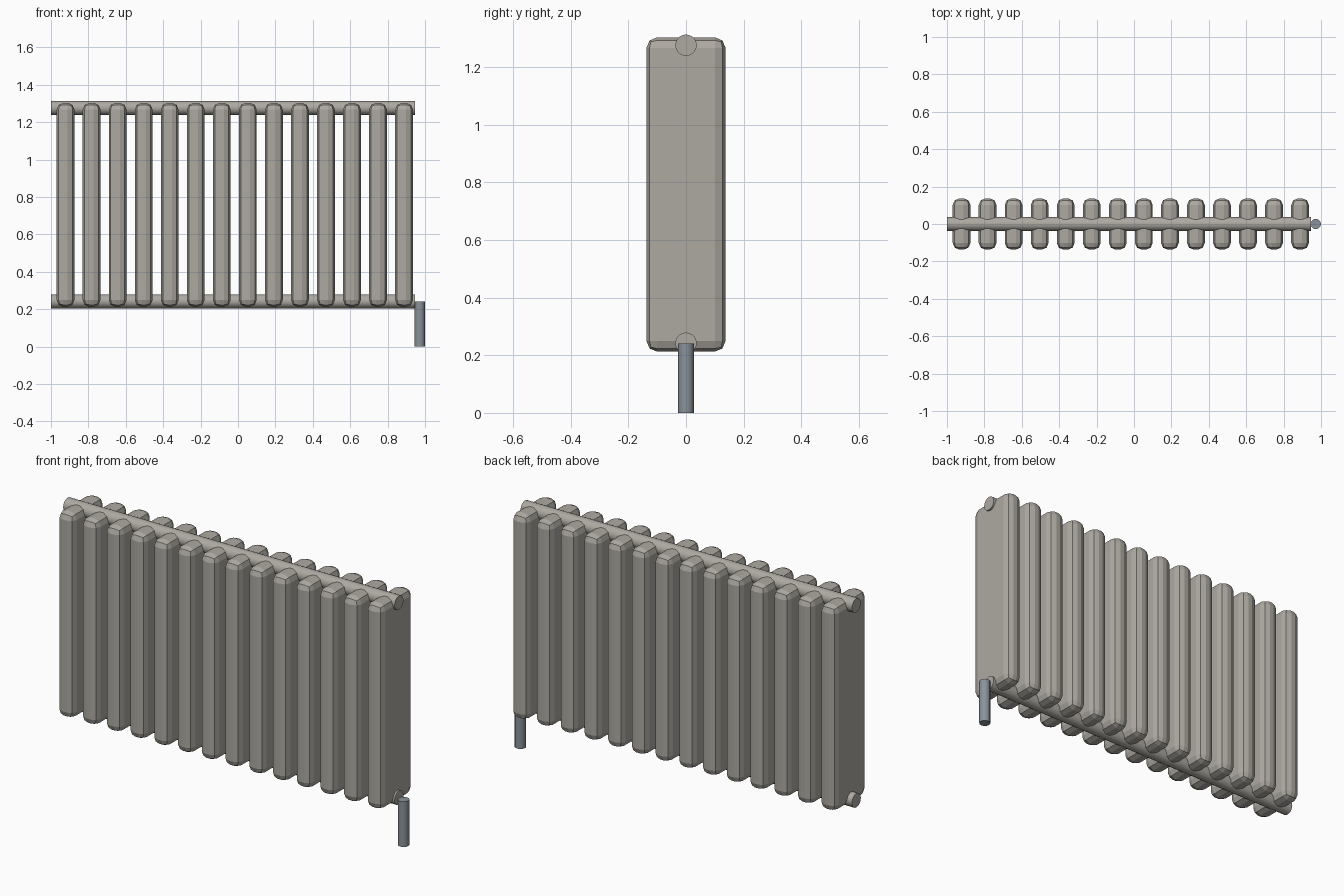
import bpy
from math import pi

if "Cube" in bpy.data.objects:
    bpy.data.objects.remove(bpy.data.objects["Cube"])


def material(name, color):
    mat = bpy.data.materials.new(name)
    mat.diffuse_color = color
    mat.use_nodes = True
    mat.node_tree.nodes["Principled BSDF"].inputs["Base Color"].default_value = mat.diffuse_color
    return mat


paint = material("warm_grey_paint", (0.42, 0.40, 0.36, 1))
steel = material("blue_grey_steel", (0.25, 0.29, 0.32, 1))


def rod(name, radius, length, center, sides, mat, along_x=False):
    rotation = (0, pi / 2, 0) if along_x else (0, 0, 0)
    bpy.ops.mesh.primitive_cylinder_add(vertices=sides, radius=radius, depth=length,
                                        location=center, rotation=rotation)
    obj = bpy.context.object
    obj.name = name
    obj.data.materials.append(mat)
    bpy.ops.object.shade_smooth_by_angle(angle=pi / 6)
    return obj


# Radiator columns: 14 bevelled slabs
COUNT, FIRST_X, LAST_X = 14, -0.922, 0.888
for i in range(COUNT):
    x = FIRST_X + (LAST_X - FIRST_X) * i / (COUNT - 1)
    bpy.ops.mesh.primitive_cube_add(size=1, location=(x, 0, 0.758))
    column = bpy.context.object
    column.name = f"column_{i + 1:02d}"
    column.scale = (0.095, 0.274, 1.09)
    bpy.ops.object.transform_apply(location=False, rotation=False, scale=True)
    column.data.materials.append(paint)
    bevel = column.modifiers.new("rounded_edges", 'BEVEL')
    bevel.width = 0.036
    bevel.segments = 2

# Header pipes running through all columns
for name, z in (("top_pipe", 1.276), ("bottom_pipe", 0.242)):
    rod(name, 0.037, 1.945, (-0.0275, 0, z), 20, paint, along_x=True)

# Supply pipe standing on the floor at the right end
rod("supply_pipe", 0.028, 0.24, (0.972, 0, 0.12), 12, steel)
